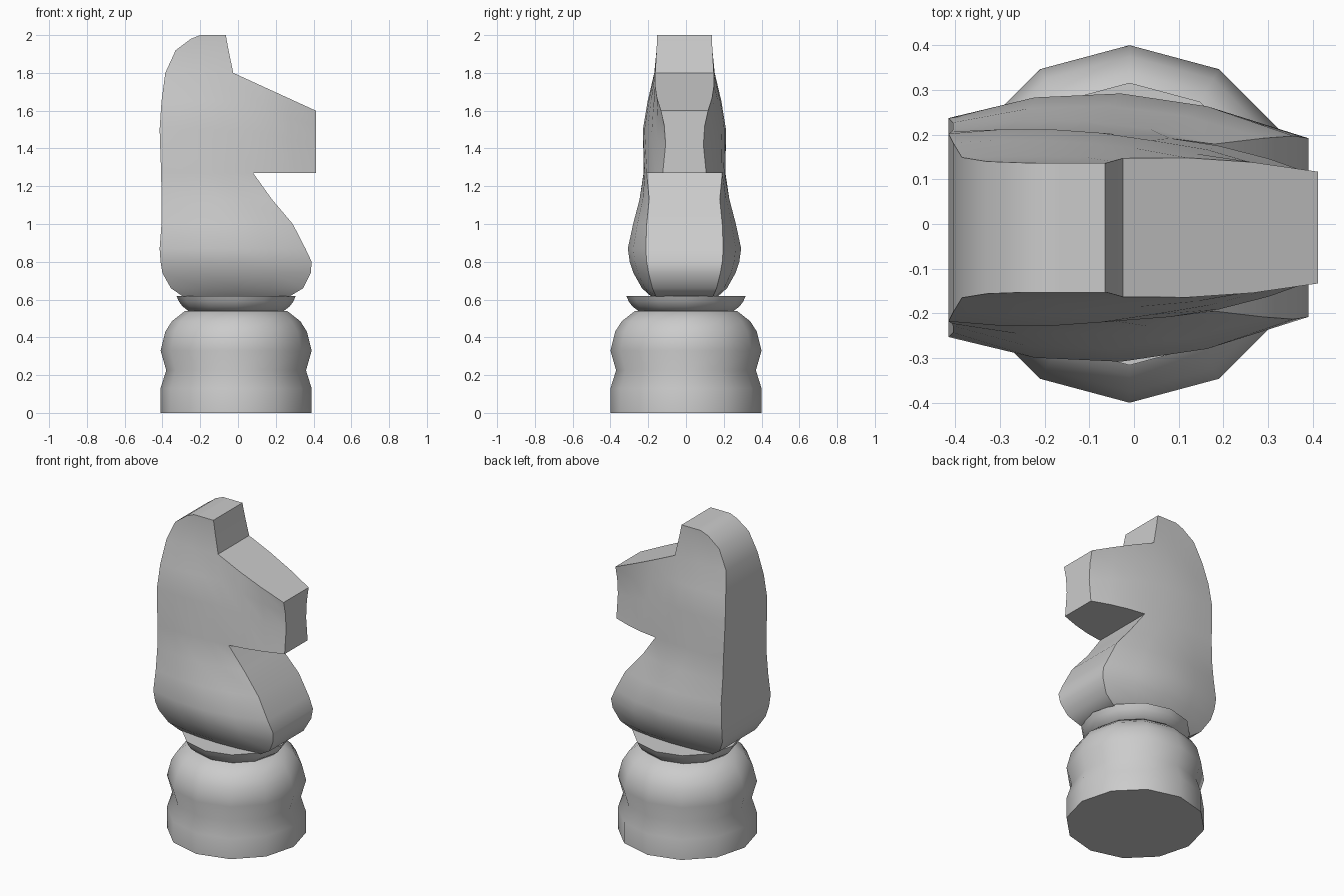
import bpy, bmesh, math
from mathutils import Vector

if "Cube" in bpy.data.objects:
    bpy.data.objects.remove(bpy.data.objects["Cube"])


def finish(name, bm, angle):
    bmesh.ops.recalc_face_normals(bm, faces=bm.faces)
    me = bpy.data.meshes.new(name)
    bm.to_mesh(me)
    bm.free()
    ob = bpy.data.objects.new(name, me)
    bpy.context.collection.objects.link(ob)
    bpy.ops.object.select_all(action='DESELECT')
    ob.select_set(True)
    bpy.context.view_layer.objects.active = ob
    bpy.ops.object.shade_smooth_by_angle(angle=math.radians(angle))
    return ob


def lathe(name, profile, sides=12, cx=-0.01):
    bm = bmesh.new()
    rings = [[bm.verts.new((cx + r * math.cos(2 * math.pi * i / sides),
                            r * math.sin(2 * math.pi * i / sides), z))
              for i in range(sides)] for r, z in profile]
    for a, b in zip(rings, rings[1:]):
        for i in range(sides):
            j = (i + 1) % sides
            bm.faces.new((a[i], a[j], b[j], b[i]))
    bm.faces.new(rings[0][::-1])
    bm.faces.new(rings[-1])
    return finish(name, bm, 42)


# Turned base and the collar above it
lathe("base", [(0.40, 0), (0.40, 0.13), (0.37, 0.225), (0.40, 0.33),
               (0.375, 0.43), (0.34, 0.485), (0.27, 0.54)])
lathe("collar", [(0.24, 0.53), (0.285, 0.565), (0.303, 0.59), (0.316, 0.62)])

# Horse head slices: z, back x, half widths at back and middle, front x, half width at front
rows = [(0.615, -0.29, .155, .175, 0.27, .15),
        (0.66, -0.355, .18, .225, 0.345, .17),
        (0.74, -0.40, .215, .27, 0.385, .19),
        (0.80, -0.41, .235, .29, 0.39, .20),
        (0.87, -0.415, .245, .30, 0.357, .205),
        (1.00, -0.405, .235, .272, 0.29, .20),
        (1.13, -0.405, .22, .238, 0.18, .187),
        (1.27, -0.407, .215, .215, 0.08, .20),
        (1.50, -0.415, .21, .22, 0.04, .195),
        (1.65, -0.405, .19, .195, 0.00, .178),
        (1.80, -0.385, .157, .16, -0.025, .155),
        (1.92, -0.33, .148, .148, -0.05, .148),
        (1.98, -0.25, .145, .145, -0.061, .145),
        (2.00, -0.20, .145, .145, -0.065, .145)]
# Muzzle end beside each slice from the jaw to the brow: z, half width
muzzle = {1.27: (1.27, .115), 1.50: (1.42, .10), 1.65: (1.52, .107), 1.80: (1.60, .125)}

bm = bmesh.new()
grid = []
for z, xb, wb, wm, xf, wf in rows:
    pts = []
    for i in range(5):
        t = i / 4
        w = wb * (1 - t) * (1 - 2 * t) + wm * 4 * t * (1 - t) + wf * t * (2 * t - 1)
        pts.append(Vector((xb + (xf - xb) * t, w, z)))
    if z in muzzle:
        ze, we = muzzle[z]
        end = Vector((0.412, we, ze))
        for t in (1 / 3, 2 / 3, 1):
            p = pts[4].lerp(end, t)
            p.y += 0.05 * t * (1 - t)
            pts.append(p)
    grid.append([bm.verts.new(p) for p in pts])

# One cheek, then its mirror, then the band that joins the outlines
for a, b in zip(grid, grid[1:]):
    for i in range(min(len(a), len(b)) - 1):
        bm.faces.new((a[i], a[i + 1], b[i + 1], b[i]))
side = list(bm.faces)
outline = [e for e in bm.edges if e.is_boundary]
twin = {v: bm.verts.new((v.co.x, -v.co.y, v.co.z)) for v in list(bm.verts)}
for f in side:
    bm.faces.new([twin[v] for v in reversed(f.verts)])
for e in outline:
    a, b = e.verts
    bm.faces.new((a, b, twin[b], twin[a]))
head = finish("horse_head", bm, 40)
head.location.y = -0.008
